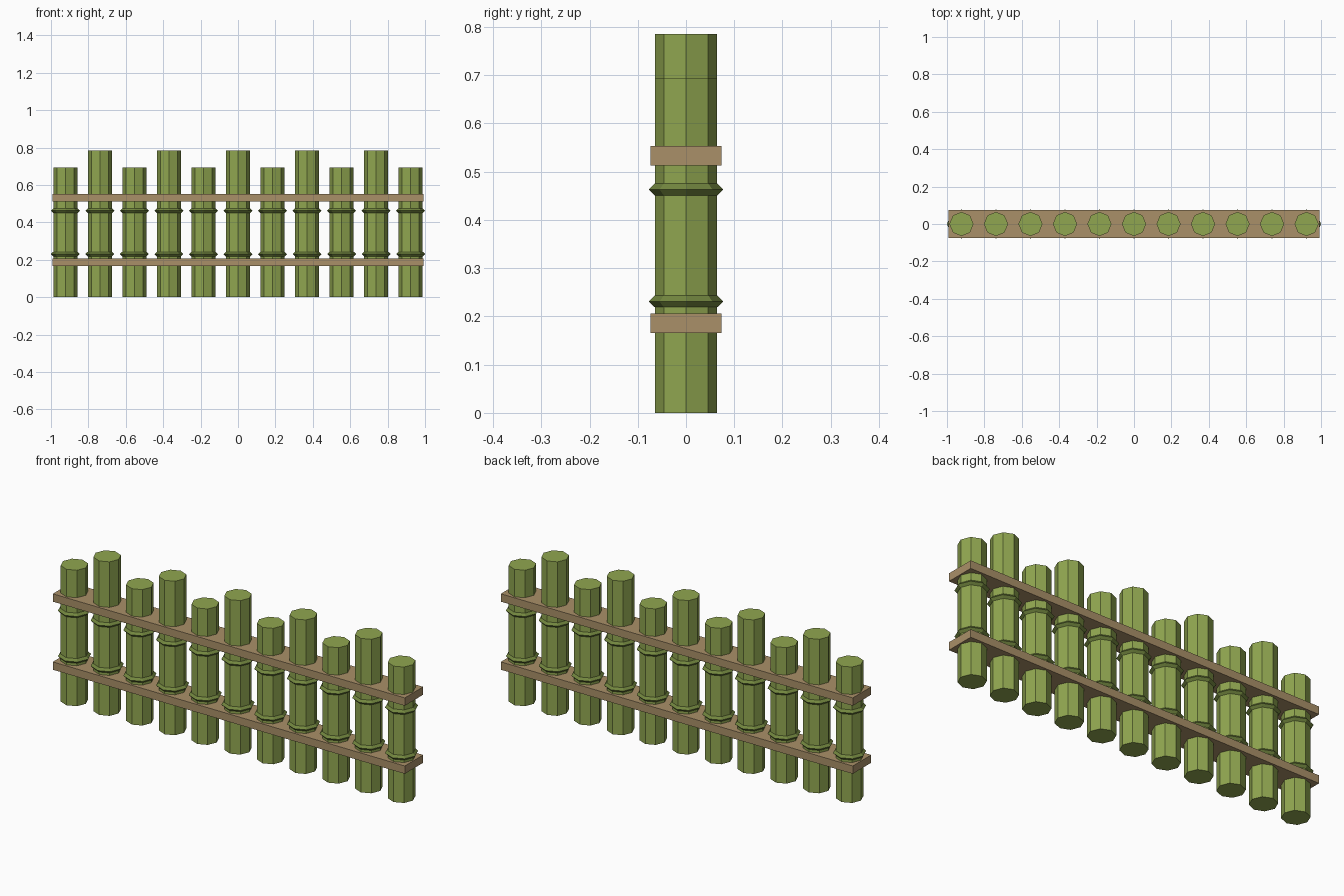
import bpy, math

if "Cube" in bpy.data.objects:
    bpy.data.objects.remove(bpy.data.objects["Cube"])

def material(name, rgb):
    m = bpy.data.materials.new(name)
    m.diffuse_color = (*rgb, 1)
    m.use_nodes = True
    m.node_tree.nodes["Principled BSDF"].inputs["Base Color"].default_value = m.diffuse_color
    return m

GREEN = material("bamboo_green", (0.28, 0.38, 0.08))
DARK = material("node_green", (0.17, 0.24, 0.05))
TAN = material("rail_tan", (0.40, 0.28, 0.14))

COUNT, STEP = 11, 0.1845
POST_R = 0.0645
RING_R, RING_T = 0.0655, 0.012

def finish(name, mat):
    obj = bpy.context.object
    obj.name = name
    obj.data.materials.append(mat)
    return obj

# Bamboo posts, alternating short and tall, each with two node rings
for i in range(COUNT):
    x = (i - (COUNT - 1) / 2) * STEP
    h = 0.785 if i % 2 else 0.693
    bpy.ops.mesh.primitive_cylinder_add(vertices=8, radius=POST_R, depth=h,
                                        location=(x, 0, h / 2))
    finish(f"post_{i + 1}", GREEN)
    for level, z in (("lower", 0.231), ("upper", 0.463)):
        bpy.ops.mesh.primitive_torus_add(major_segments=8, minor_segments=4,
                                         major_radius=RING_R, minor_radius=RING_T,
                                         location=(x, 0, z))
        finish(f"{level}_node_ring_{i + 1}", DARK)

# Flat rails threaded by the posts
for level, z in (("lower", 0.186), ("upper", 0.533)):
    bpy.ops.mesh.primitive_cube_add(size=1, location=(0, 0, z))
    rail = finish(f"{level}_rail", TAN)
    rail.scale = (1.985, 0.148, 0.04)
